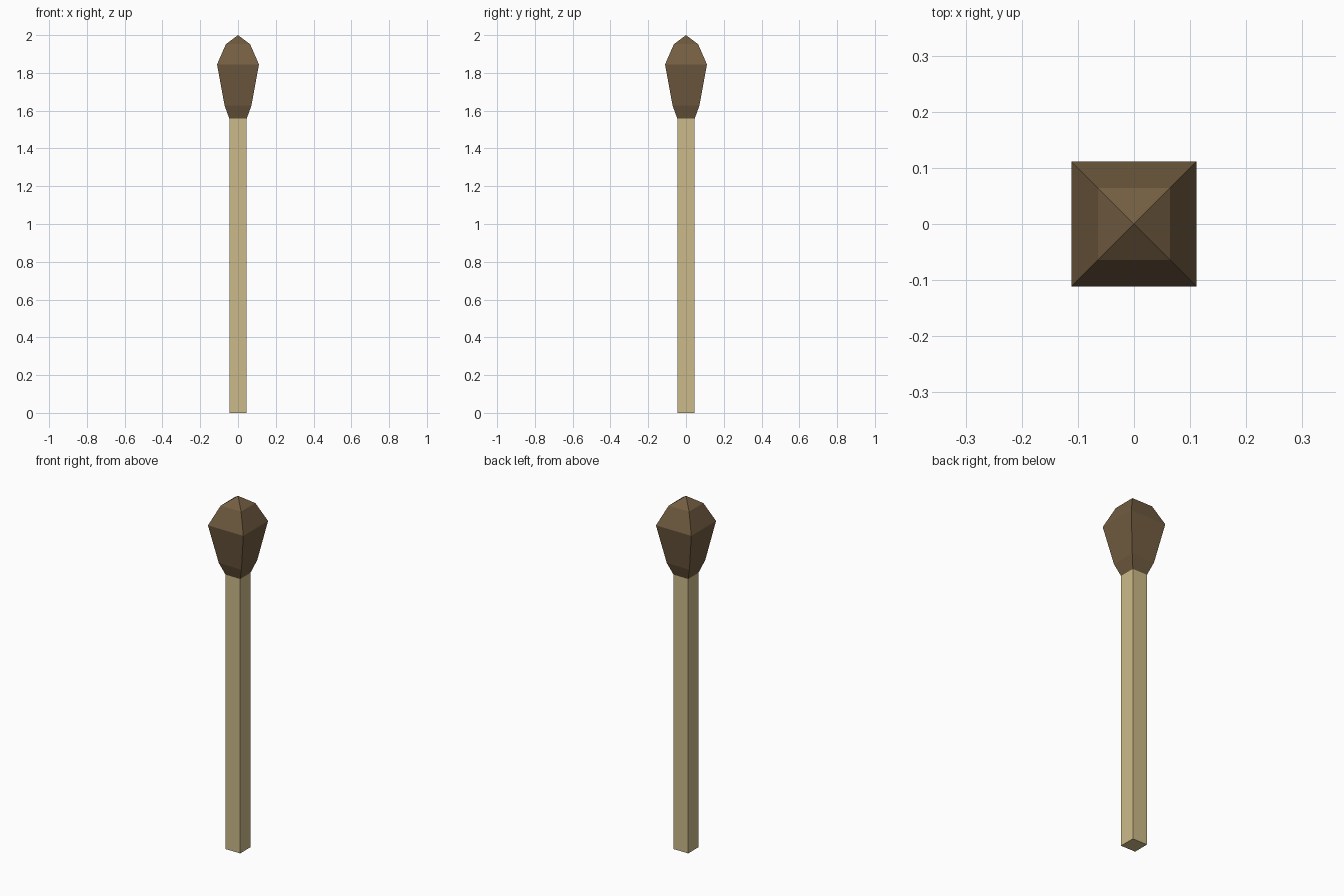
import bpy, bmesh

if "Cube" in bpy.data.objects:
    bpy.data.objects.remove(bpy.data.objects["Cube"])


def material(name, rgb):
    m = bpy.data.materials.new(name)
    m.diffuse_color = (*rgb, 1.0)
    m.use_nodes = True
    m.node_tree.nodes["Principled BSDF"].inputs["Base Color"].default_value = m.diffuse_color
    return m


def square_loft(name, profile, mat):
    """Stack square rings (half width, height); zero width makes a point."""
    bm = bmesh.new()
    rings = []
    for r, z in profile:
        corners = [(-r, -r), (r, -r), (r, r), (-r, r)] if r else [(0, 0)]
        rings.append([bm.verts.new((x, y, z)) for x, y in corners])
    for low, high in zip(rings, rings[1:]):
        for i in range(4):
            j = (i + 1) % 4
            if len(high) == 1:
                bm.faces.new((low[i], low[j], high[0]))
            else:
                bm.faces.new((low[i], low[j], high[j], high[i]))
    for ring in (rings[0], rings[-1]):
        if len(ring) == 4:
            bm.faces.new(ring)
    bmesh.ops.recalc_face_normals(bm, faces=bm.faces)
    mesh = bpy.data.meshes.new(name)
    bm.to_mesh(mesh)
    bm.free()
    mesh.materials.append(mat)
    obj = bpy.data.objects.new(name, mesh)
    bpy.context.collection.objects.link(obj)
    return obj


# Pale square stick
square_loft("stick", [(0.046, 0), (0.046, 1.558)],
            material("pale_wood", (0.60, 0.49, 0.25)))

# Brown faceted bud on top
square_loft("head", [(0.046, 1.558), (0.071, 1.627), (0.111, 1.845),
                     (0.064, 1.952), (0, 2.0)],
            material("brown", (0.17, 0.11, 0.053)))
